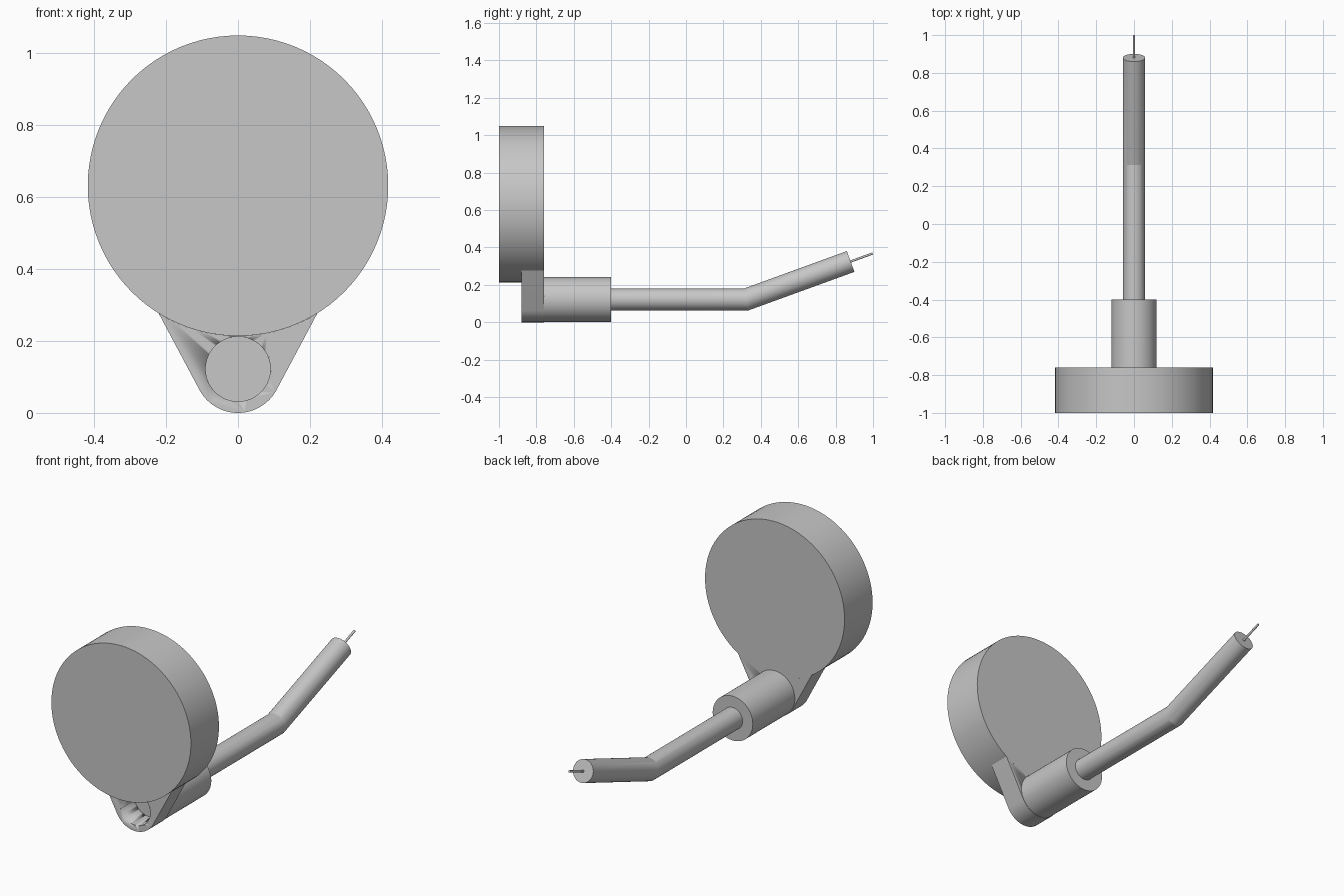
import bpy, bmesh
from math import sin, cos, tan, radians, pi, atan2
from mathutils import Vector

if "Cube" in bpy.data.objects:
    bpy.data.objects.remove(bpy.data.objects["Cube"], do_unlink=True)

GREY = (0.57, 0.57, 0.57, 1)
mat = bpy.data.materials.new("plain grey")
mat.use_nodes = True
mat.diffuse_color = GREY
mat.node_tree.nodes["Principled BSDF"].inputs["Base Color"].default_value = GREY

SEG = 96
AXIS_Z = 0.122      # height of the socket and rod axis
DISC_Z, DISC_R = 0.632, 0.418


def loft(name, rings):
    """Join matching rings of points into a closed solid."""
    bm = bmesh.new()
    loops = [[bm.verts.new(p) for p in ring] for ring in rings]
    n = len(loops[0])
    for a, b in zip(loops, loops[1:]):
        for i in range(n):
            j = (i + 1) % n
            bm.faces.new((a[i], a[j], b[j], b[i]))
    bm.faces.new(loops[0])
    bm.faces.new(loops[-1])
    bmesh.ops.recalc_face_normals(bm, faces=bm.faces)
    mesh = bpy.data.meshes.new(name)
    bm.to_mesh(mesh)
    bm.free()
    mesh.materials.append(mat)
    obj = bpy.data.objects.new(name, mesh)
    bpy.context.collection.objects.link(obj)
    bpy.ops.object.select_all(action="DESELECT")
    obj.select_set(True)
    bpy.context.view_layer.objects.active = obj
    bpy.ops.object.shade_smooth_by_angle(angle=radians(15))
    return obj


def prism(name, outline, y0, y1):
    return loft(name, [[(x, y, z) for x, z in outline] for y in (y0, y1)])


def arc(z, r, start, end, n):
    angles = [start + (end - start) * i / n for i in range(n + 1)]
    return [(r * cos(a), z + r * sin(a)) for a in angles]


def circle(z, r):
    return arc(z, r, 0, 2 * pi, SEG)[:-1]


def ring(centre, r, tilt, mitre=0):
    """Ring across a path that climbs by tilt, stretched at a mitred bend."""
    up = Vector((0, -sin(tilt), cos(tilt))) / cos(mitre)
    side = Vector((1, 0, 0))
    angles = [2 * pi * i / SEG for i in range(SEG)]
    return [Vector(centre) + r * (side * cos(a) + up * sin(a)) for a in angles]


# Large solid disc
prism("disc", circle(DISC_Z, DISC_R), -1.0, -0.76)

# Tapered bracket with a rounded foot, meeting the rim of the disc
lean = radians(28.6)
top = atan2(0.275 - DISC_Z, 0.222)
outline = (arc(AXIS_Z, 0.122, -pi + lean, -lean, 40)
           + arc(DISC_Z, DISC_R, top, -pi - top, 40))
bracket = prism("bracket", outline, -0.88, -0.76)

# Round hole through the bracket
cutter = prism("hole_cutter", circle(AXIS_Z, 0.09), -0.95, -0.70)
cutter.hide_render = True
cutter.hide_set(True)
hole = bracket.modifiers.new("hole", "BOOLEAN")
hole.object = cutter
hole.operation = "DIFFERENCE"
hole.solver = "EXACT"
bpy.context.view_layer.objects.active = bracket
bracket.select_set(True)
bpy.ops.object.modifier_apply(modifier=hole.name)
bpy.data.objects.remove(cutter, do_unlink=True)

# Socket behind the bracket
prism("socket", circle(AXIS_Z, 0.12), -0.76, -0.40)

# Rod with one upward bend
bend = radians(20)
knee = Vector((0, 0.322, AXIS_Z))
along = Vector((0, cos(bend), sin(bend)))
tip = knee + along * 0.594
loft("bent_rod", [ring((0, -0.41, AXIS_Z), 0.059, 0),
                  ring(knee, 0.059, bend / 2, bend / 2),
                  ring(tip, 0.059, bend)])

# Thin wire out of the rod's end
loft("wire", [ring(tip - along * 0.01, 0.006, bend),
              ring(tip + along * 0.125, 0.006, bend)])
